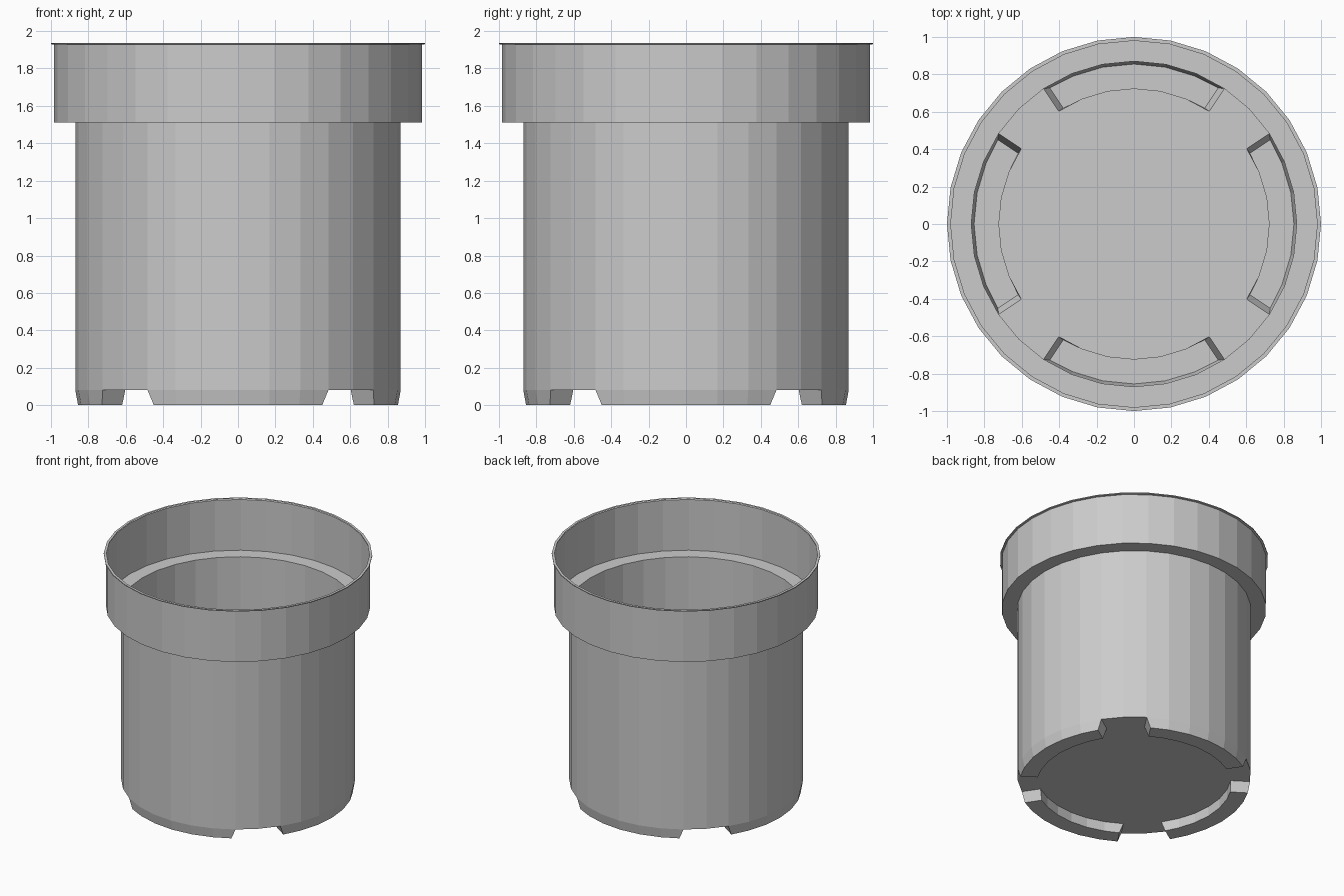
import bpy, bmesh
from math import sin, cos, tau

if "Cube" in bpy.data.objects:
    bpy.data.objects.remove(bpy.data.objects["Cube"])

N = 32                      # sides of the pot
R_IN, R_OUT = 0.725, 0.87   # inner and outer radius of the foot ring
Z_FLOOR = 0.08


def finish(name, bm):
    bmesh.ops.remove_doubles(bm, verts=bm.verts[:], dist=1e-5)
    me = bpy.data.meshes.new(name)
    bm.to_mesh(me)
    bm.free()
    ob = bpy.data.objects.new(name, me)
    bpy.context.collection.objects.link(ob)
    return ob


def point(i, r, z, slide=0.0):
    """Point on a ring; slide shifts it along the tangent."""
    a = tau * i / N
    return (r * cos(a) - slide * sin(a), r * sin(a) + slide * cos(a), z)


def quad(bm, *pts):
    bm.faces.new([bm.verts.new(p) for p in pts])


# Side wall, shelf, collar and thin lip: one revolved sheet
bm = bmesh.new()
profile = [(R_OUT, Z_FLOOR), (R_OUT, 1.51), (0.985, 1.51), (0.985, 1.927),
           (1.0, 1.93), (1.0, 1.937), (0.98, 1.937)]
for i in range(N):
    for (r0, z0), (r1, z1) in zip(profile, profile[1:]):
        quad(bm, point(i, r0, z0), point(i + 1, r0, z0),
             point(i + 1, r1, z1), point(i, r1, z1))
finish("pot_wall", bm)

# Floor with four hollow feet pressed downwards, gaps on the diagonals
bm = bmesh.new()
bm.faces.new([bm.verts.new(point(i, R_IN, Z_FLOOR)) for i in range(N)])
for k in range(4):
    mid = k * N // 4
    for j in range(-3, 5):
        i = mid + j
        if j >= 3:          # flat floor in the gap
            quad(bm, point(i, R_IN, Z_FLOOR), point(i, R_OUT, Z_FLOOR),
                 point(i + 1, R_OUT, Z_FLOOR), point(i + 1, R_IN, Z_FLOOR))
            continue
        # foot segment, its ends drawn in at the bottom
        s0 = 0.03 if j == -3 else 0
        s1 = -0.03 if j == 2 else 0
        a0, a1 = point(i, R_IN, 0, s0), point(i + 1, R_IN, 0, s1)
        b0, b1 = point(i, 0.855, 0, s0), point(i + 1, 0.855, 0, s1)
        ta0, ta1 = point(i, R_IN, Z_FLOOR), point(i + 1, R_IN, Z_FLOOR)
        tb0, tb1 = point(i, R_OUT, Z_FLOOR), point(i + 1, R_OUT, Z_FLOOR)
        quad(bm, a0, a1, b1, b0)
        quad(bm, b0, b1, tb1, tb0)
        quad(bm, a1, a0, ta0, ta1)
        if j == -3:
            quad(bm, a0, b0, tb0, ta0)
        if j == 2:
            quad(bm, b1, a1, ta1, tb1)
# the floor faces down, like the rest of the outer skin
for f in bm.faces:
    f.normal_update()
    if abs(f.normal.z) > 0.9 and f.normal.z > 0:
        f.normal_flip()
finish("pot_base", bm)
